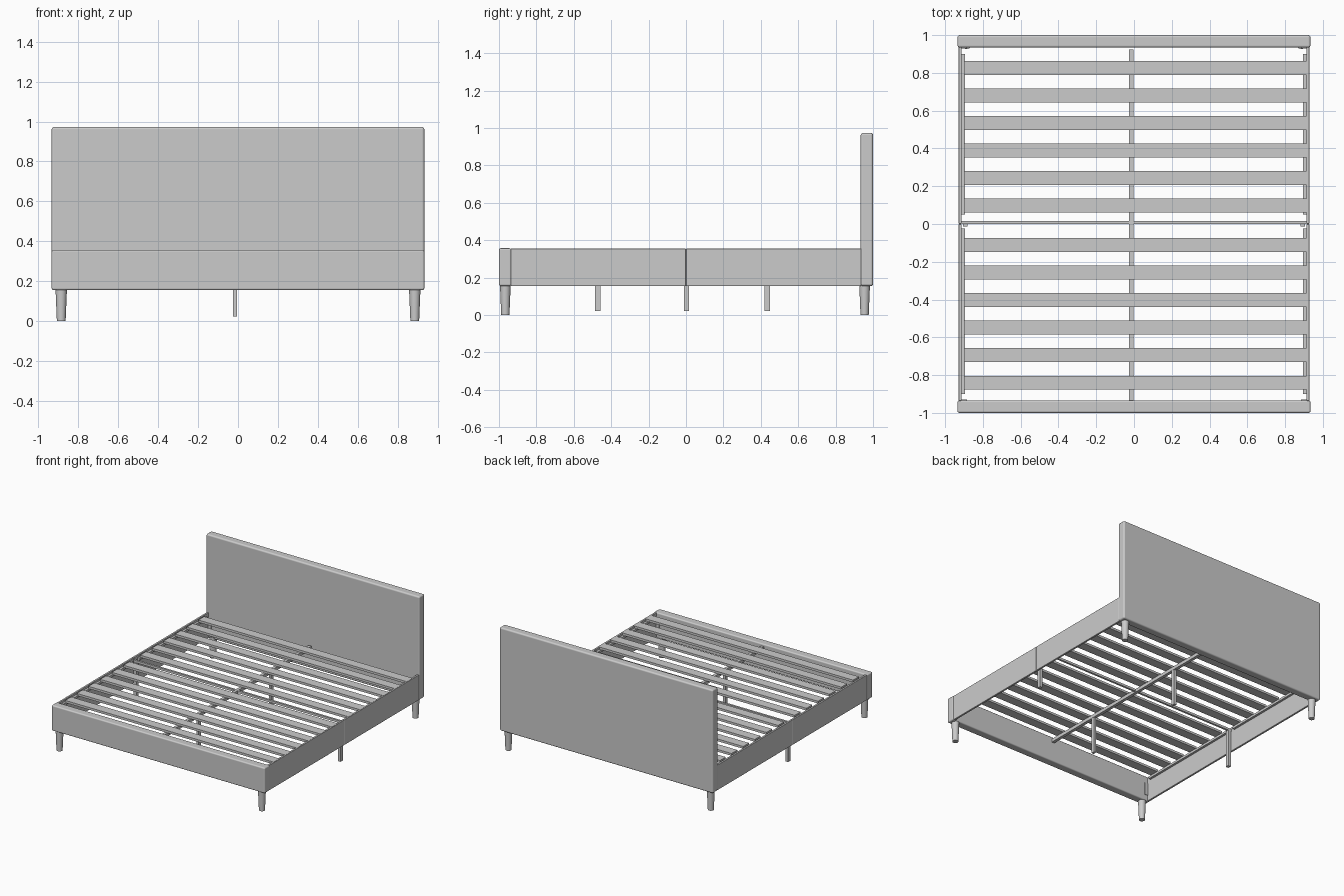
import bpy
import math

if "Cube" in bpy.data.objects:
    bpy.data.objects.remove(bpy.data.objects["Cube"])

grey = bpy.data.materials.new("grey")
grey.diffuse_color = (0.6, 0.6, 0.6, 1)
grey.use_nodes = True
grey.node_tree.nodes["Principled BSDF"].inputs["Base Color"].default_value = grey.diffuse_color


def finish(obj, name):
    obj.name = name
    obj.data.materials.append(grey)
    return obj


def box(name, x0, x1, y0, y1, z0, z1, round_edges=0.0):
    bpy.ops.mesh.primitive_cube_add(
        size=1, location=((x0 + x1) / 2, (y0 + y1) / 2, (z0 + z1) / 2))
    obj = finish(bpy.context.object, name)
    obj.scale = (x1 - x0, y1 - y0, z1 - z0)
    bpy.ops.object.transform_apply(location=False, rotation=False, scale=True)
    if round_edges:
        bpy.ops.object.shade_smooth()
        mod = obj.modifiers.new("rounding", 'BEVEL')
        mod.width = round_edges
        mod.segments = 4
        mod.harden_normals = True
        bpy.ops.object.modifier_apply(modifier=mod.name)
    return obj


def round_leg(name, x, y, z0, z1, r0, r1):
    bpy.ops.mesh.primitive_cone_add(
        vertices=24, radius1=r0, radius2=r1, depth=z1 - z0,
        location=(x, y, (z0 + z1) / 2))
    obj = finish(bpy.context.object, name)
    bpy.ops.object.shade_smooth_by_angle(angle=math.radians(35))
    return obj


# Upholstered end boards
box("headboard", -0.934, 0.934, 0.934, 1.0, 0.155, 0.973, 0.012)
box("footboard", -0.934, 0.934, -1.0, -0.934, 0.155, 0.357, 0.01)

for s in (-1, 1):
    # Tapered corner legs
    for y in (-0.966, 0.955):
        round_leg("corner_leg", s * 0.886, y, 0.0, 0.17, 0.022, 0.029)

    # Side rails, each in two halves, with the slat ledge inside
    for y0, y1 in ((-0.936, -0.001), (0.001, 0.936)):
        xs = sorted((s * 0.913, s * 0.929))
        box("side_rail", *xs, y0, y1, 0.155, 0.355, 0.003)
        xs = sorted((s * 0.895, s * 0.914))
        ledge = (-0.9, -0.025) if y0 < -0.5 else (0.05, 0.9)
        box("slat_ledge", *xs, *ledge, 0.32, 0.338)

    # Corner brackets and middle side legs
    for e in (-1, 1):
        xs = sorted((s * 0.885, s * 0.914))
        ys = sorted((e * 0.929, e * 0.935))
        box("corner_bracket", *xs, *ys, 0.2, 0.3)
    xs = sorted((s * 0.882, s * 0.906))
    box("middle_side_leg", *xs, -0.012, 0.016, 0.022, 0.32)

# Centre beam with its legs, and the cross bar at mid length
box("centre_beam", -0.027, -0.003, -0.935, 0.925, 0.312, 0.338)
for y in (-0.472, 0.435):
    box("centre_leg", -0.025, -0.005, y - 0.014, y + 0.014, 0.022, 0.315)
box("cross_bar", -0.914, 0.914, 0.0, 0.016, 0.32, 0.338)

# Slats, six in each half
for i in range(6):
    for y in (0.098 + i * 0.1455, -0.111 - i * 0.1458):
        box("slat", -0.9, 0.926, y - 0.0365, y + 0.0365, 0.338, 0.356)
